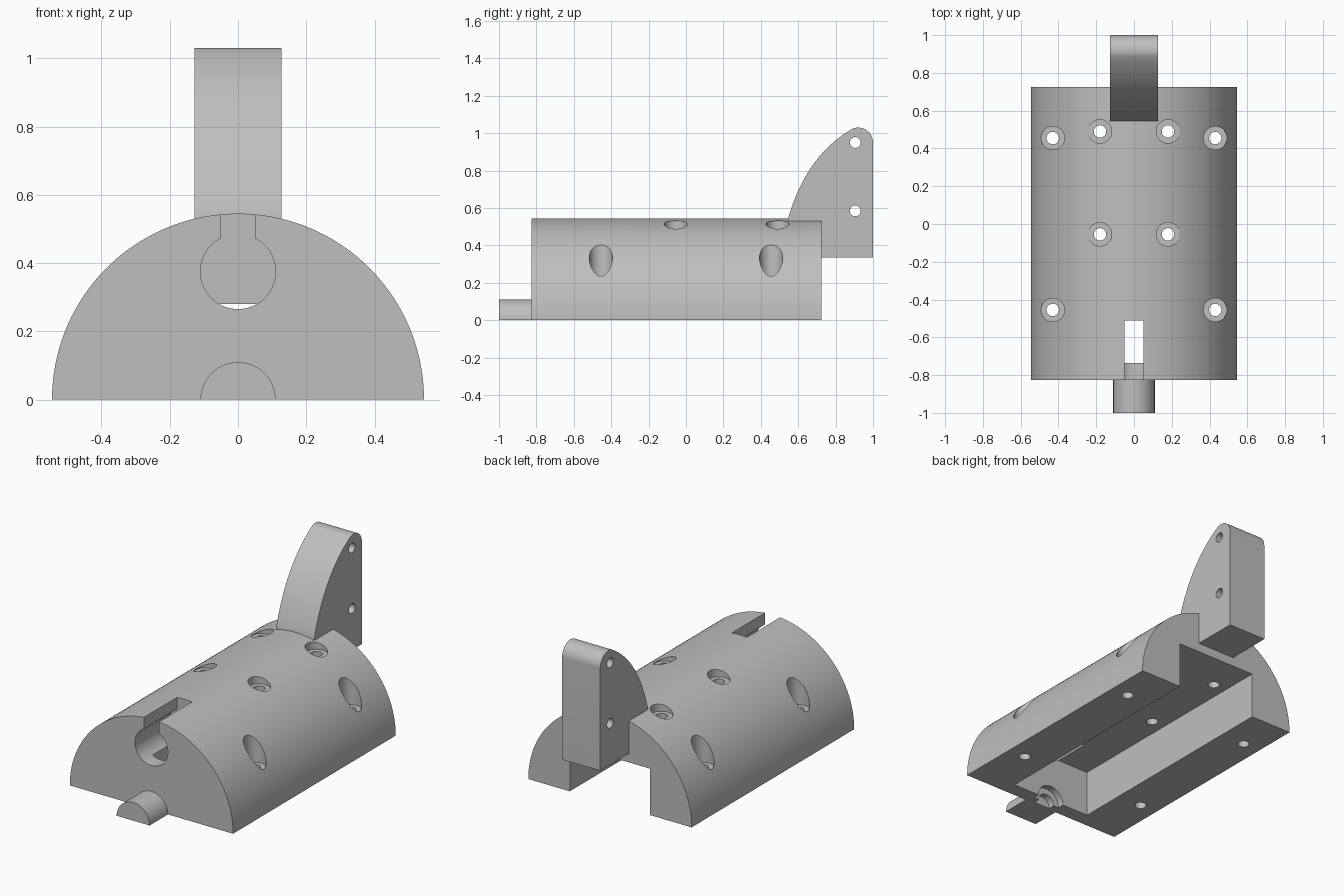
import bpy, bmesh
from math import sin, cos, pi, asin, radians
from mathutils import Vector

old = bpy.data.objects.get("Cube")
if old:
    bpy.data.objects.remove(old, do_unlink=True)

grey = bpy.data.materials.new("plain grey")
grey.use_nodes = True
colour = (0.52, 0.52, 0.52, 1)
grey.diffuse_color = colour
grey.node_tree.nodes["Principled BSDF"].inputs["Base Color"].default_value = colour


def arc(cx, cy, r, start, end, n):
    """Points along a circular arc."""
    angles = [start + (end - start) * i / n for i in range(n + 1)]
    return [(cx + r * cos(a), cy + r * sin(a)) for a in angles]


def circle(cx, cy, r, n=40):
    return arc(cx, cy, r, 0, 2 * pi, n)[:-1]


def prism(name, profile, axis, lo, hi):
    """Extrude a flat profile along the given axis."""
    place = {"x": lambda p, d: (d, p[0], p[1]),
             "y": lambda p, d: (p[0], d, p[1]),
             "z": lambda p, d: (p[0], p[1], d)}[axis]
    bm = bmesh.new()
    face = bm.faces.new([bm.verts.new(place(p, lo)) for p in profile])
    ext = bmesh.ops.extrude_face_region(bm, geom=[face])
    shift = Vector(place((0, 0), hi - lo))
    bmesh.ops.translate(bm, vec=shift, verts=[g for g in ext["geom"] if isinstance(g, bmesh.types.BMVert)])
    bmesh.ops.recalc_face_normals(bm, faces=bm.faces)
    mesh = bpy.data.meshes.new(name)
    bm.to_mesh(mesh)
    bm.free()
    mesh.materials.append(grey)
    obj = bpy.data.objects.new(name, mesh)
    bpy.context.collection.objects.link(obj)
    return obj


def activate(obj):
    bpy.ops.object.select_all(action="DESELECT")
    obj.select_set(True)
    bpy.context.view_layer.objects.active = obj


def cut(target, profile, axis, lo, hi):
    """Subtract an extruded profile and discard the cutter."""
    cutter = prism("cutter", profile, axis, lo, hi)
    cutter.hide_render = True
    activate(target)
    mod = target.modifiers.new("cut", "BOOLEAN")
    mod.operation, mod.solver, mod.object = "DIFFERENCE", "EXACT", cutter
    bpy.ops.object.modifier_apply(modifier=mod.name)
    bpy.data.objects.remove(cutter, do_unlink=True)


# Main half-round body
RADIUS, FRONT, BACK = 0.545, -0.825, 0.725
body = prism("half_round_body", arc(0, 0, RADIUS, 0, pi, 96), "y", FRONT, BACK)

# Underside channel, open at the back
W, CEILING, WALL = 0.268, 0.28, -0.735
cut(body, [(-W, -0.1), (W, -0.1), (W, CEILING), (-W, CEILING)], "y", WALL, 1)

# Keyhole bore with a slot open to the top
BORE, SLOT, BORE_Z = 0.11, 0.05, 0.375
lean = asin(SLOT / BORE)
keyhole = arc(0, BORE_Z, BORE, pi / 2 + lean, 5 * pi / 2 - lean, 48)
cut(body, keyhole + [(SLOT, 0.7), (-SLOT, 0.7)], "y", -1, -0.51)

# Stepped recess inside the front wall
cut(body, circle(0, 0, 0.09), "y", -0.775, -0.7)
cut(body, circle(0, 0, 0.055), "y", -0.815, -0.7)

# Counterbored screw holes: x, y, seat height
for x, y, seat in [(0.43, -0.455, 0.23), (0.43, 0.455, 0.23),
                   (0.18, -0.055, 0.484), (0.18, 0.49, 0.484)]:
    for side in (-1, 1):
        cut(body, circle(side * x, y, 0.062), "z", seat, 0.8)
        cut(body, circle(side * x, y, 0.033, 28), "z", -0.1, 0.8)

# Half-round locating peg at the front
peg = prism("front_peg", arc(0, 0, BORE, 0, pi, 32), "y", -1, FRONT)

# Curved rear fin with a rounded tip
a, b, c = Vector((0.545, 0.54)), Vector((0.64, 0.88)), Vector((0.89, 1.024))
sweep = [tuple(a * (1 - t) ** 2 + b * 2 * t * (1 - t) + c * t * t)
         for t in (i / 24 for i in range(24))]
tip = arc(0.92, 0.95, 0.08, radians(112), 0, 16)
fin = prism("rear_fin", [(0.545, 0.335)] + sweep + tip + [(1, 0.335)], "x", -0.127, 0.127)
for z in (0.585, 0.95):
    cut(fin, circle(0.905, z, 0.029, 28), "x", -0.3, 0.3)

for obj in (body, peg, fin):
    activate(obj)
    bpy.ops.object.shade_smooth_by_angle(angle=radians(25))
